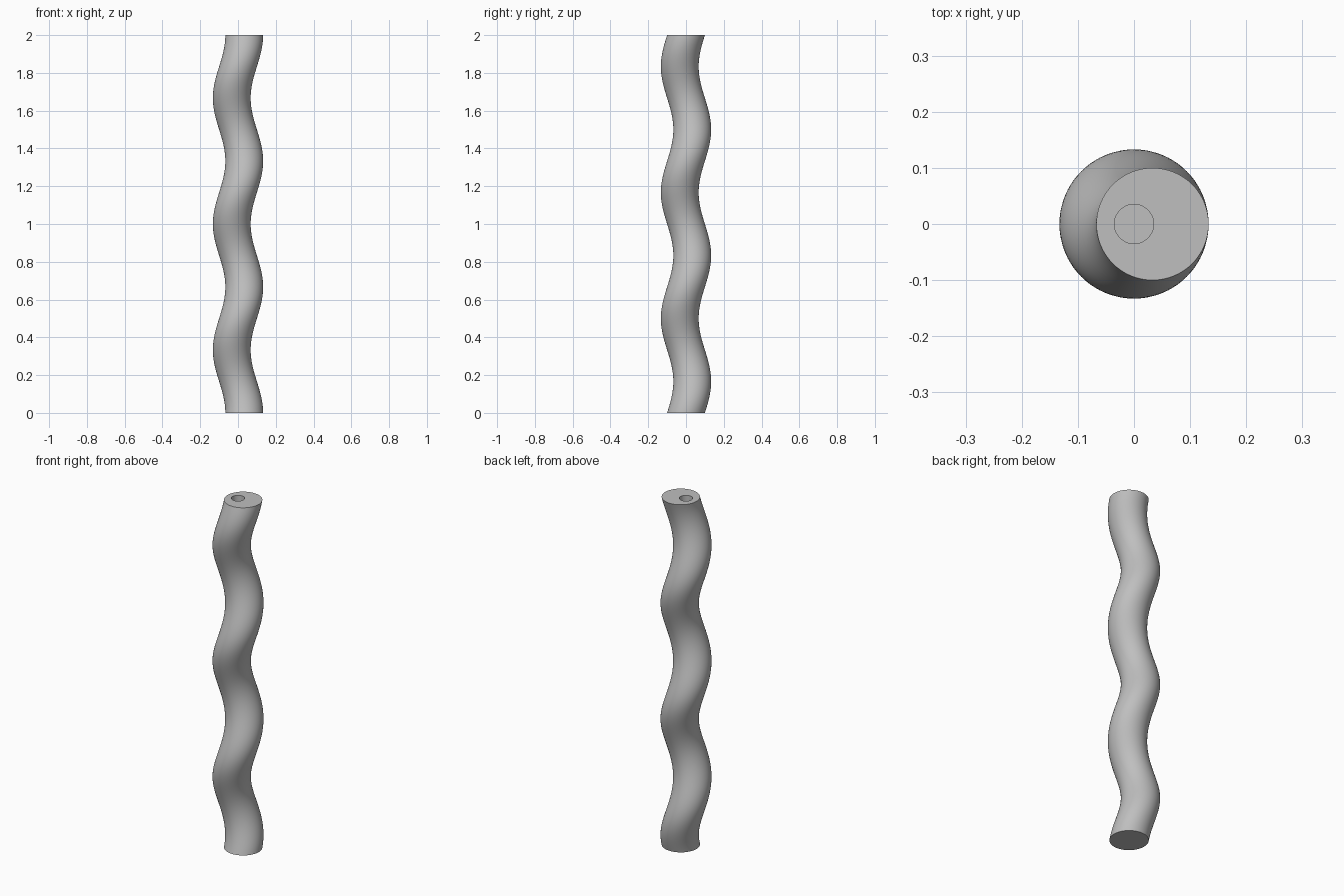
import bpy, bmesh
from math import sin, cos, tau

cube = bpy.data.objects.get("Cube")
if cube:
    bpy.data.objects.remove(cube, do_unlink=True)

HEIGHT, TURNS = 2.0, 3
ROD_R, OFFSET = 0.1, 0.033
HOLE_R, HOLE_DEPTH = 0.035, 0.25
SIDES, STEPS = 64, 120

grey = bpy.data.materials.new("plain grey")
grey.use_nodes = True
colour = (0.52, 0.52, 0.52, 1)
grey.diffuse_color = colour
grey.node_tree.nodes["Principled BSDF"].inputs["Base Color"].default_value = colour

bm = bmesh.new()


def ring(x, y, z, r):
    return [bm.verts.new((x + r * cos(tau * i / SIDES), y + r * sin(tau * i / SIDES), z))
            for i in range(SIDES)]


# Helical rod: a round section whose centre circles the axis as it rises
rings = []
for s in range(STEPS + 1):
    t = s / STEPS
    a = tau * TURNS * t
    rings.append(ring(OFFSET * cos(a), OFFSET * sin(a), HEIGHT * t, ROD_R))

# Blind hole on the axis, entered through the top face
rings.append(ring(0, 0, HEIGHT, HOLE_R))
rings.append(ring(0, 0, HEIGHT - HOLE_DEPTH, HOLE_R))

# Skin the rings, then close the base and the hole floor
for low, high in zip(rings, rings[1:]):
    for i in range(SIDES):
        j = (i + 1) % SIDES
        bm.faces.new((low[i], low[j], high[j], high[i]))
bm.faces.new(rings[0][::-1])
bm.faces.new(rings[-1])

mesh = bpy.data.meshes.new("helical_rod")
bm.to_mesh(mesh)
bm.free()
mesh.materials.append(grey)
rod = bpy.data.objects.new("helical_rod", mesh)
bpy.context.collection.objects.link(rod)

# Smooth sides with crisp rims
bpy.ops.object.select_all(action="DESELECT")
rod.select_set(True)
bpy.context.view_layer.objects.active = rod
bpy.ops.object.shade_smooth_by_angle(angle=0.6)
